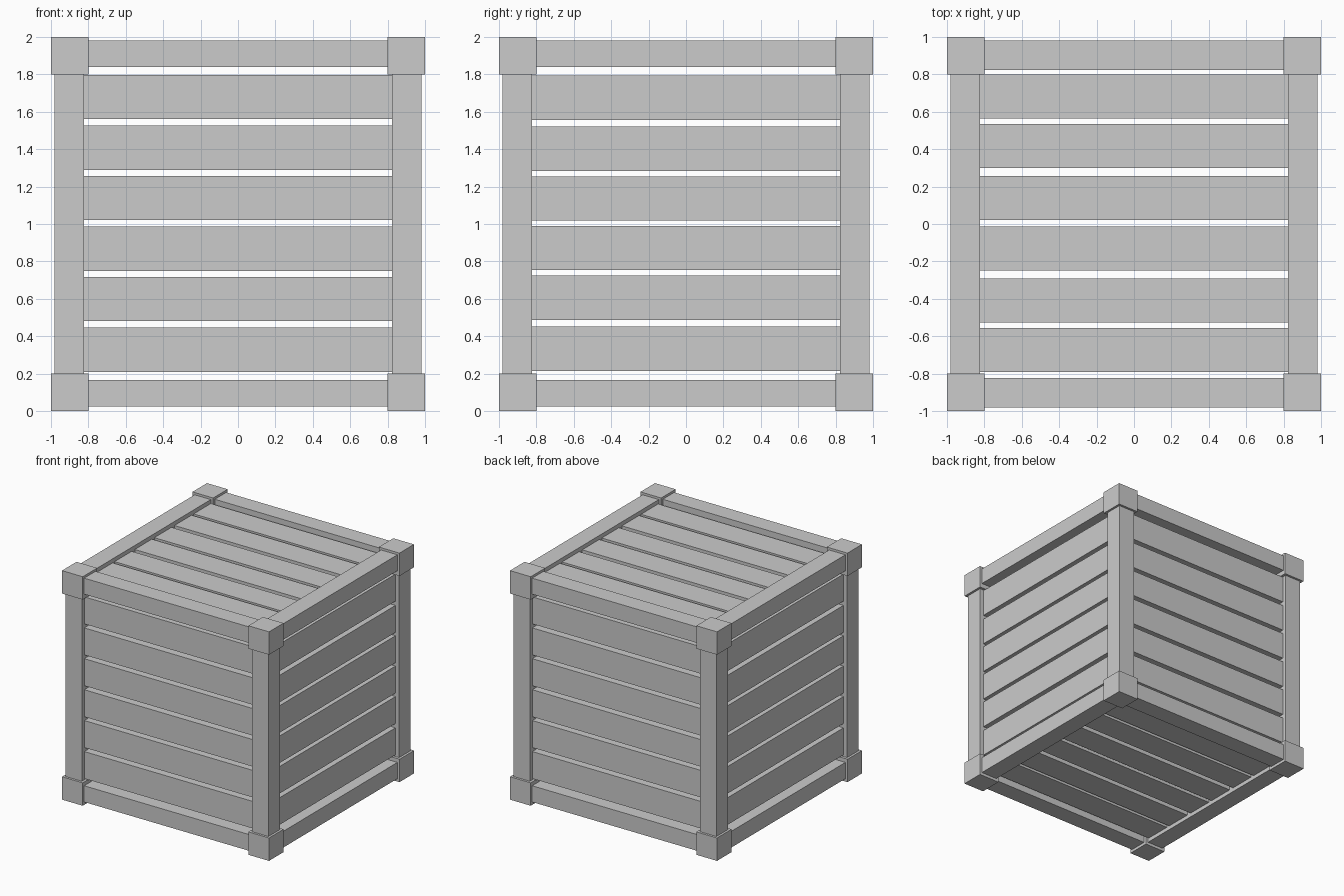
import bpy
import bmesh
from mathutils import Matrix, Vector

if "Cube" in bpy.data.objects:
    bpy.data.objects.remove(bpy.data.objects["Cube"])


def boxes(name, spans):
    """One object made of boxes given as ((x0, x1), (y0, y1), (z0, z1))."""
    bm = bmesh.new()
    for span in spans:
        centre = Vector([(a + b) / 2 for a, b in span])
        size = [abs(b - a) for a, b in span]
        bmesh.ops.create_cube(
            bm, size=1, matrix=Matrix.Translation(centre) @ Matrix.Diagonal((*size, 1)))
    mesh = bpy.data.meshes.new(name)
    bm.to_mesh(mesh)
    bm.free()
    obj = bpy.data.objects.new(name, mesh)
    bpy.context.collection.objects.link(obj)
    return obj


def both(a, b):
    """A span and its mirror image."""
    return ((a, b), (-b, -a))


# Corner blocks, posts and rails
CORNER, BEAM = both(0.8, 1.0), both(0.823, 0.98)
LEVELS = ((0, 0.2), (1.8, 2.0))
RAIL_Z = ((0.025, 0.167), (1.84, 1.98))
LONG = (-0.8, 0.8)

boxes("corner_blocks", [(x, y, z) for x in CORNER for y in CORNER for z in LEVELS])
boxes("corner_posts", [(x, y, (0.2, 1.8)) for x in BEAM for y in BEAM])
boxes("rails_across", [(LONG, y, z) for y in BEAM for z in RAIL_Z])
boxes("rails_deep", [(x, LONG, z) for x in BEAM for z in RAIL_Z])

# Slats, set back slightly from the frame
H = 0.118                       # half the slat width
RUN = (-0.826, 0.826)
PANEL = both(0.86, 0.945)       # thickness span of the side panels
front_z = [0.328, 0.599, 0.868, 1.139, 1.408, 1.679]
side_z = [0.333, 0.606, 0.872, 1.137, 1.402, 1.675]
lid_y = [-0.673, -0.409, -0.131, 0.139, 0.417, 0.682]

for label, d in zip(("back", "front"), PANEL):
    boxes(label + "_slats", [(RUN, d, (z - H, z + H)) for z in front_z])
for label, d in zip(("right", "left"), PANEL):
    boxes(label + "_slats", [(d, RUN, (z - H, z + H)) for z in side_z])
for label, d in (("top", (1.86, 1.945)), ("bottom", (0.06, 0.145))):
    boxes(label + "_slats", [(RUN, (y - H, y + H), d) for y in lid_y])
